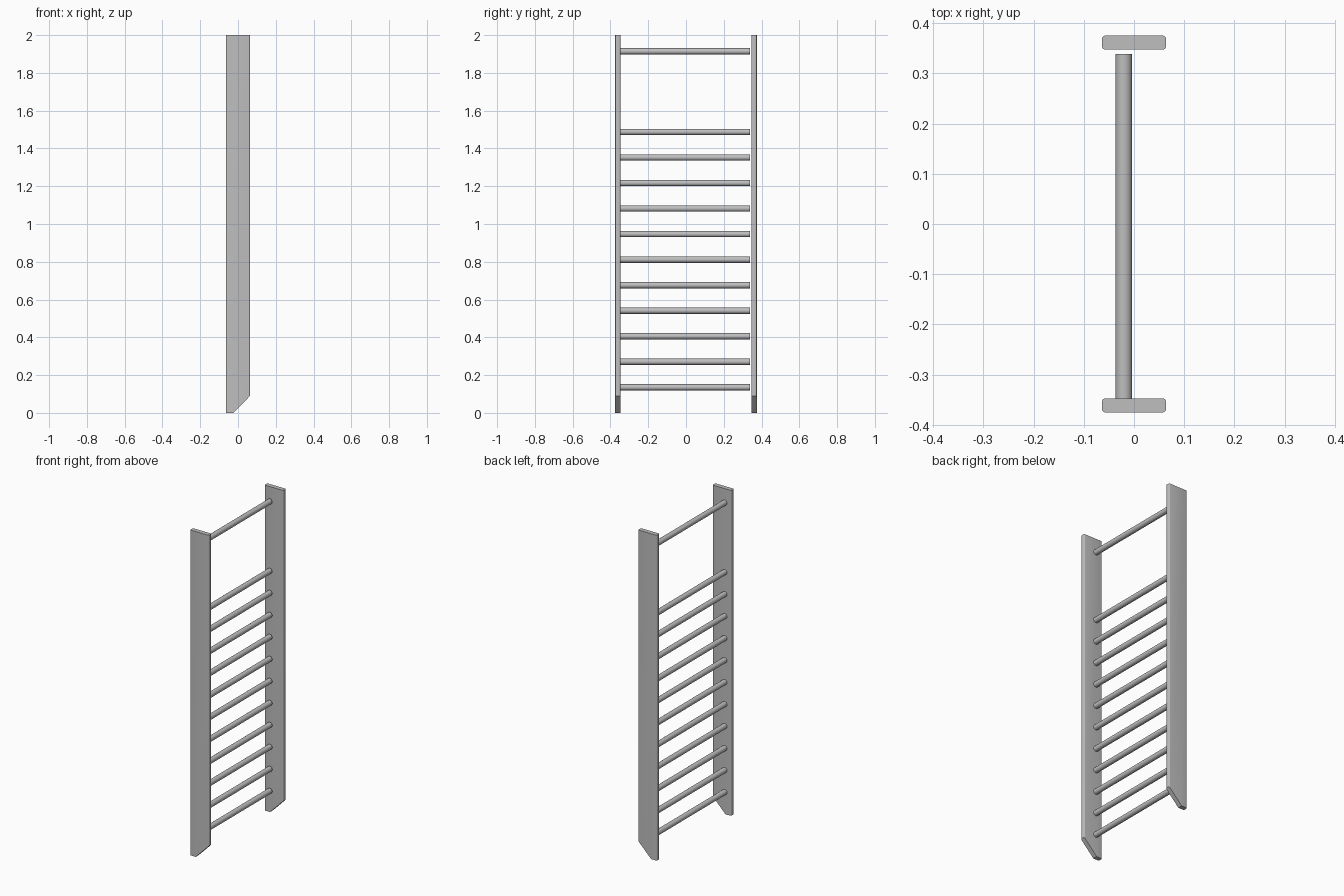
import bpy
import bmesh
import math

cube = bpy.data.objects.get("Cube")
if cube:
    bpy.data.objects.remove(cube, do_unlink=True)

# One plain grey for the whole ladder
grey = bpy.data.materials.new("light grey")
grey.use_nodes = True
colour = (0.52, 0.52, 0.52, 1)
grey.diffuse_color = colour
grey.node_tree.nodes["Principled BSDF"].inputs["Base Color"].default_value = colour


def finish(name, bm):
    bmesh.ops.recalc_face_normals(bm, faces=bm.faces[:])
    mesh = bpy.data.meshes.new(name)
    bm.to_mesh(mesh)
    bm.free()
    mesh.materials.append(grey)
    obj = bpy.data.objects.new(name, mesh)
    bpy.context.collection.objects.link(obj)
    bpy.ops.object.select_all(action='DESELECT')
    obj.select_set(True)
    bpy.context.view_layer.objects.active = obj
    bpy.ops.object.shade_smooth_by_angle(angle=math.radians(35))
    return obj


RAIL_PROFILE = [(-0.064, 0), (-0.025, 0), (0.064, 0.09), (0.064, 2), (-0.064, 2)]


def make_rail(name, inner, outer):
    # Flat board with a slanted foot and rounded long edges
    bm = bmesh.new()
    face = bm.faces.new([bm.verts.new((x, inner, z)) for x, z in RAIL_PROFILE])
    grown = bmesh.ops.extrude_face_region(bm, geom=[face])["geom"]
    verts = [v for v in grown if isinstance(v, bmesh.types.BMVert)]
    bmesh.ops.translate(bm, verts=verts, vec=(0, outer - inner, 0))
    long_edges = [e for e in bm.edges
                  if abs(e.verts[0].co.z - e.verts[1].co.z) > 1]
    bmesh.ops.bevel(bm, geom=long_edges, offset=0.007, segments=4,
                    profile=0.5, affect='EDGES', clamp_overlap=True)
    finish(name, bm)


make_rail("left_rail", 0.347, 0.375)
make_rail("right_rail", -0.347, -0.375)


def make_rung(name, z):
    # Round bar fixed to one rail and stopping just short of the other
    start, end = -0.347, 0.338
    bm = bmesh.new()
    bmesh.ops.create_cone(bm, cap_ends=True, segments=24,
                          radius1=0.0165, radius2=0.0165, depth=end - start)
    rung = finish(name, bm)
    rung.rotation_euler.x = math.pi / 2
    rung.location = (-0.02, (start + end) / 2, z)


# Evenly spaced climbing rungs, then a single bar near the top
SPACING = 0.1352
for i in range(1, 12):
    make_rung(f"rung_{i}", i * SPACING)
make_rung("top_rung", 1.914)
